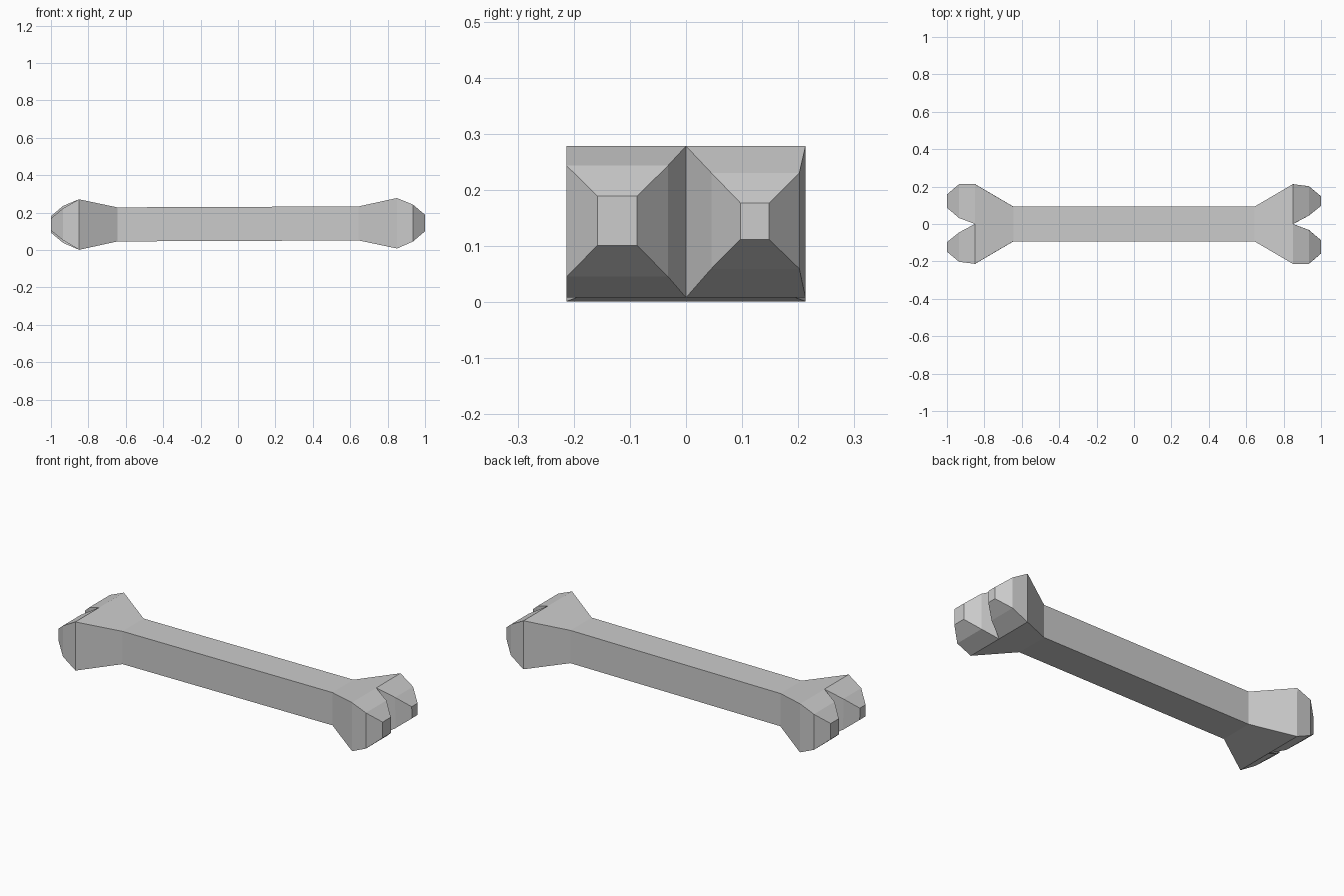
import bpy
import bmesh
import math
from mathutils import Matrix

if "Cube" in bpy.data.objects:
    bpy.data.objects.remove(bpy.data.objects["Cube"])

bone = bpy.data.materials.new("bone_grey")
bone.use_nodes = True
COLOUR = (0.6, 0.6, 0.6, 1)
bone.diffuse_color = COLOUR
bone.node_tree.nodes["Principled BSDF"].inputs["Base Color"].default_value = COLOUR

MID = 0.14                                        # height of the bone's axis
TILT = Matrix.Rotation(-0.004, 4, 'Y')            # the bone rises slightly to its left
HALF_TURN = Matrix.Rotation(math.pi, 4, 'Z')


def loft(name, sections, cap_start=True, turn=Matrix()):
    """Join rectangular sections (x, y0, y1, z0, z1), with z measured from the axis."""
    bm = bmesh.new()
    rings = [[bm.verts.new((x, y, z)) for y, z in ((y0, z0), (y1, z0), (y1, z1), (y0, z1))]
             for x, y0, y1, z0, z1 in sections]
    for a, b in zip(rings, rings[1:]):
        for i in range(4):
            j = (i + 1) % 4
            bm.faces.new((a[i], a[j], b[j], b[i]))
    if cap_start:
        bm.faces.new(rings[0])
    bm.faces.new(rings[-1])
    bmesh.ops.recalc_face_normals(bm, faces=bm.faces)
    bm.transform(Matrix.Translation((0, 0, MID)) @ TILT @ turn)
    mesh = bpy.data.meshes.new(name)
    bm.to_mesh(mesh)
    bm.free()
    mesh.materials.append(bone)
    obj = bpy.data.objects.new(name, mesh)
    bpy.context.collection.objects.link(obj)
    return obj


# Square shaft flaring into a wide block at both ends
END, FLARE = (0.85, -0.213, 0.213, -0.135, 0.135), (0.645, -0.093, 0.093, -0.091, 0.091)
loft("shaft", [(-END[0], *END[1:]), (-FLARE[0], *FLARE[1:]), FLARE, END])

# Two tapering knuckles per end; the far end is the same pair turned around
for side, turn in (("left", Matrix()), ("right", HALF_TURN)):
    loft(side + "_large_knuckle", [
        (0.85, -0.213, 0, -0.135, 0.135),
        (0.935, -0.213, -0.032, -0.098, 0.1),
        (1.0, -0.158, -0.087, -0.043, 0.045)], turn=turn)
    loft(side + "_small_knuckle", [
        (0.85, 0, 0.213, -0.135, 0.135),
        (0.935, 0.045, 0.202, -0.084, 0.087),
        (1.0, 0.097, 0.148, -0.032, 0.033)], turn=turn)
